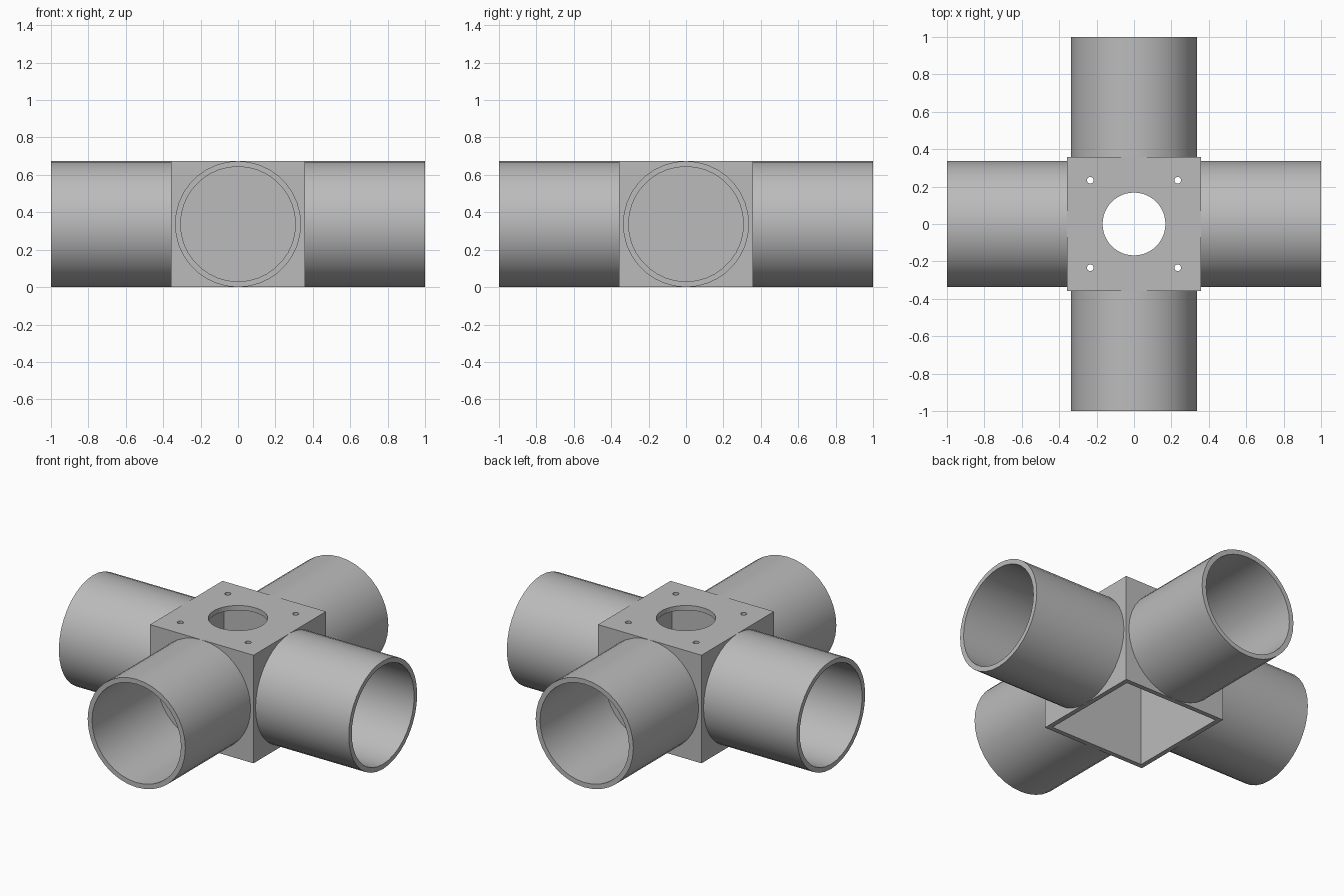
import bpy
import bmesh
from math import pi, radians
from mathutils import Matrix, Vector

HALF = 0.357      # half width of the central box
HEIGHT = 0.674    # height of the box and pipe diameter
WALL = 0.03       # wall thickness everywhere
RADIUS = HEIGHT / 2
SIDES = 36

if "Cube" in bpy.data.objects:
    bpy.data.objects.remove(bpy.data.objects["Cube"])

grey = bpy.data.materials.new("plain grey")
grey.use_nodes = True
colour = (0.5, 0.5, 0.5, 1)
grey.diffuse_color = colour
grey.node_tree.nodes["Principled BSDF"].inputs["Base Color"].default_value = colour


def add_object(name, bm):
    bmesh.ops.recalc_face_normals(bm, faces=bm.faces)
    mesh = bpy.data.meshes.new(name)
    bm.to_mesh(mesh)
    bm.free()
    mesh.materials.append(grey)
    obj = bpy.data.objects.new(name, mesh)
    bpy.context.collection.objects.link(obj)
    return obj


def block(name, half, low, high):
    bm = bmesh.new()
    size = Matrix.Diagonal((2 * half, 2 * half, high - low, 1))
    bmesh.ops.create_cube(bm, size=1,
                          matrix=Matrix.Translation((0, 0, (low + high) / 2)) @ size)
    return add_object(name, bm)


def drill(name, x, y, radius, sides):
    bm = bmesh.new()
    bmesh.ops.create_cone(bm, cap_ends=True, segments=sides, radius1=radius,
                          radius2=radius, depth=0.2,
                          matrix=Matrix.Translation((x, y, HEIGHT)))
    return add_object(name, bm)


def activate(obj):
    bpy.ops.object.select_all(action='DESELECT')
    obj.select_set(True)
    bpy.context.view_layer.objects.active = obj


def cut(obj, cutter):
    mod = obj.modifiers.new("cut", 'BOOLEAN')
    mod.operation = 'DIFFERENCE'
    mod.solver = 'EXACT'
    mod.object = cutter
    activate(obj)
    bpy.ops.object.modifier_apply(modifier=mod.name)
    bpy.data.objects.remove(cutter)


def pipe(name, angle):
    # Spin a rectangular wall section around the pipe axis
    bm = bmesh.new()
    section = [(HALF, RADIUS), (1, RADIUS), (1, RADIUS - WALL), (HALF, RADIUS - WALL)]
    verts = [bm.verts.new((x, 0, r)) for x, r in section]
    edges = [bm.edges.new((verts[i], verts[(i + 1) % 4])) for i in range(4)]
    bmesh.ops.spin(bm, geom=verts + edges, cent=(0, 0, 0), axis=(1, 0, 0),
                   angle=2 * pi, steps=SIDES, use_merge=True)
    bmesh.ops.remove_doubles(bm, verts=bm.verts, dist=0.0001)
    bm.transform(Matrix.Translation(Vector((0, 0, RADIUS))) @ Matrix.Rotation(angle, 4, 'Z'))
    obj = add_object(name, bm)
    activate(obj)
    bpy.ops.object.shade_smooth_by_angle(angle=radians(30))


# Hollow box, open underneath, with a centre hole and four screw holes on top
box = block("junction_box", HALF, 0, HEIGHT)
cut(box, block("cavity_cutter", HALF - WALL, -0.1, HEIGHT - WALL))
cut(box, drill("centre_cutter", 0, 0, 0.168, 48))
for sx in (-1, 1):
    for sy in (-1, 1):
        cut(box, drill("screw_cutter", 0.234 * sx, 0.234 * sy, 0.018, 16))

# Four open pipes, one against each side wall
for i, side in enumerate(("left", "back", "right", "front")):
    pipe(side + "_pipe", i * pi / 2)
